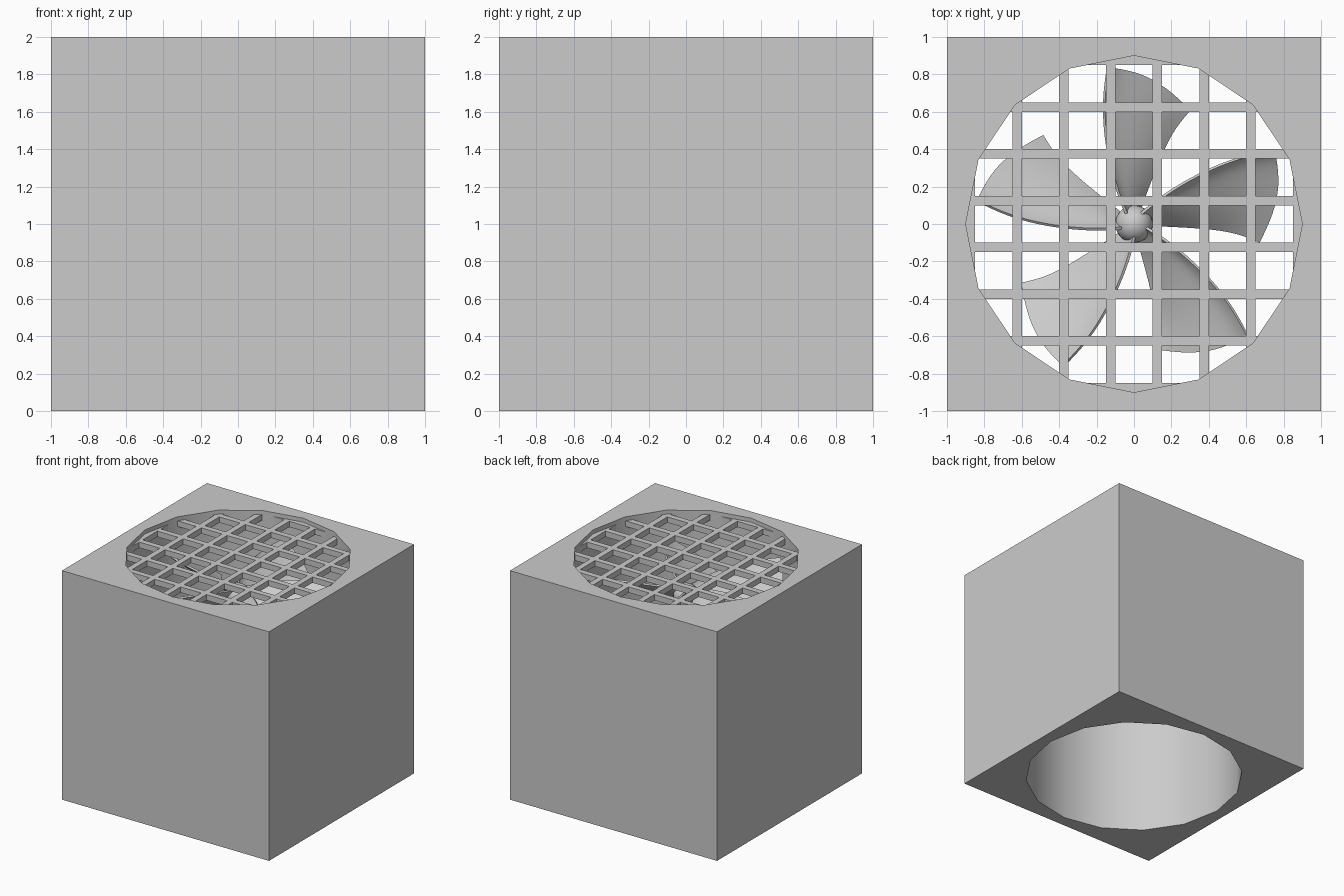
import bpy, math
from mathutils import Matrix

if "Cube" in bpy.data.objects:
    bpy.data.objects.remove(bpy.data.objects["Cube"])

FAN_Z = 1.67


def activate(obj):
    bpy.ops.object.select_all(action='DESELECT')
    obj.select_set(True)
    bpy.context.view_layer.objects.active = obj


def box(name, loc, size):
    bpy.ops.mesh.primitive_cube_add(size=1, location=loc)
    o = bpy.context.object
    o.name = name
    o.scale = size
    bpy.ops.object.transform_apply(location=False, rotation=False, scale=True)
    return o


# Housing: cube with a 16-sided bore right through it
housing = box("housing", (0, 0, 1), (2, 2, 2))
bpy.ops.mesh.primitive_cylinder_add(vertices=16, radius=0.9, depth=3, location=(0, 0, 1))
cutter = bpy.context.object
cutter.name = "bore_cutter"
cutter.hide_render = True
cut = housing.modifiers.new("bore", 'BOOLEAN')
cut.operation = 'DIFFERENCE'
cut.solver = 'EXACT'
cut.object = cutter
activate(housing)
bpy.ops.object.modifier_apply(modifier=cut.name)
bpy.data.objects.remove(cutter)
activate(housing)
bpy.ops.object.shade_smooth_by_angle(angle=math.radians(30))

# Grille: crossing square bars just below the rim, ends buried in the housing
for i in range(8):
    p = -0.875 + 0.25 * i
    box("grille_bar_x", (0, p, 1.94), (1.8, 0.05, 0.05))
    box("grille_bar_y", (p, 0, 1.94), (0.05, 1.8, 0.05))

# Hub
bpy.ops.mesh.primitive_uv_sphere_add(segments=32, ring_count=16, radius=0.1, location=(0, 0, FAN_Z))
bpy.context.object.name = "fan_hub"
bpy.ops.object.shade_smooth()

# Blade sections: high edge (x, y), low edge (x, y), half height
sections = [
    ((-0.04, 0.05), (0.02, 0.05), 0.07),
    ((-0.10, 0.20), (0.075, 0.20), 0.10),
    ((-0.15, 0.42), (0.155, 0.40), 0.125),
    ((-0.168, 0.65), (0.22, 0.52), 0.135),
    ((-0.14, 0.84), (0.30, 0.61), 0.14),
]
# Chord profile: position across the blade, relative height, outward bow
chord = [(0, 1, 0), (0.12, 0.62, 0.3), (0.4, 0.2, 1), (0.72, -0.35, 0.9), (1, -1, 0)]
verts, faces = [], []
n = len(chord)
for r, (a, b, h) in enumerate(sections):
    bow = 0.06 if r == len(sections) - 1 else 0.02
    for t, z, k in chord:
        verts.append((a[0] + (b[0] - a[0]) * t,
                      a[1] + (b[1] - a[1]) * t + bow * k, z * h))
for r in range(len(sections) - 1):
    for c in range(n - 1):
        i = r * n + c
        faces.append((i, i + n, i + n + 1, i + 1))
blade_mesh = bpy.data.meshes.new("fan_blade")
blade_mesh.from_pydata(verts, [], faces)

# Five blades around the hub
for i in range(5):
    blade = bpy.data.objects.new("fan_blade", blade_mesh.copy())
    bpy.context.collection.objects.link(blade)
    blade.matrix_world = Matrix.Translation((0, 0, FAN_Z)) @ Matrix.Rotation(math.radians(72 * i), 4, 'Z')
    sub = blade.modifiers.new("smooth", 'SUBSURF')
    sub.levels = sub.render_levels = 2
    sub.boundary_smooth = 'PRESERVE_CORNERS'
    sol = blade.modifiers.new("thickness", 'SOLIDIFY')
    sol.thickness = 0.015
    sol.offset = 0
    activate(blade)
    for name in ("smooth", "thickness"):
        bpy.ops.object.modifier_apply(modifier=name)
    bpy.ops.object.shade_smooth_by_angle(angle=math.radians(40))
